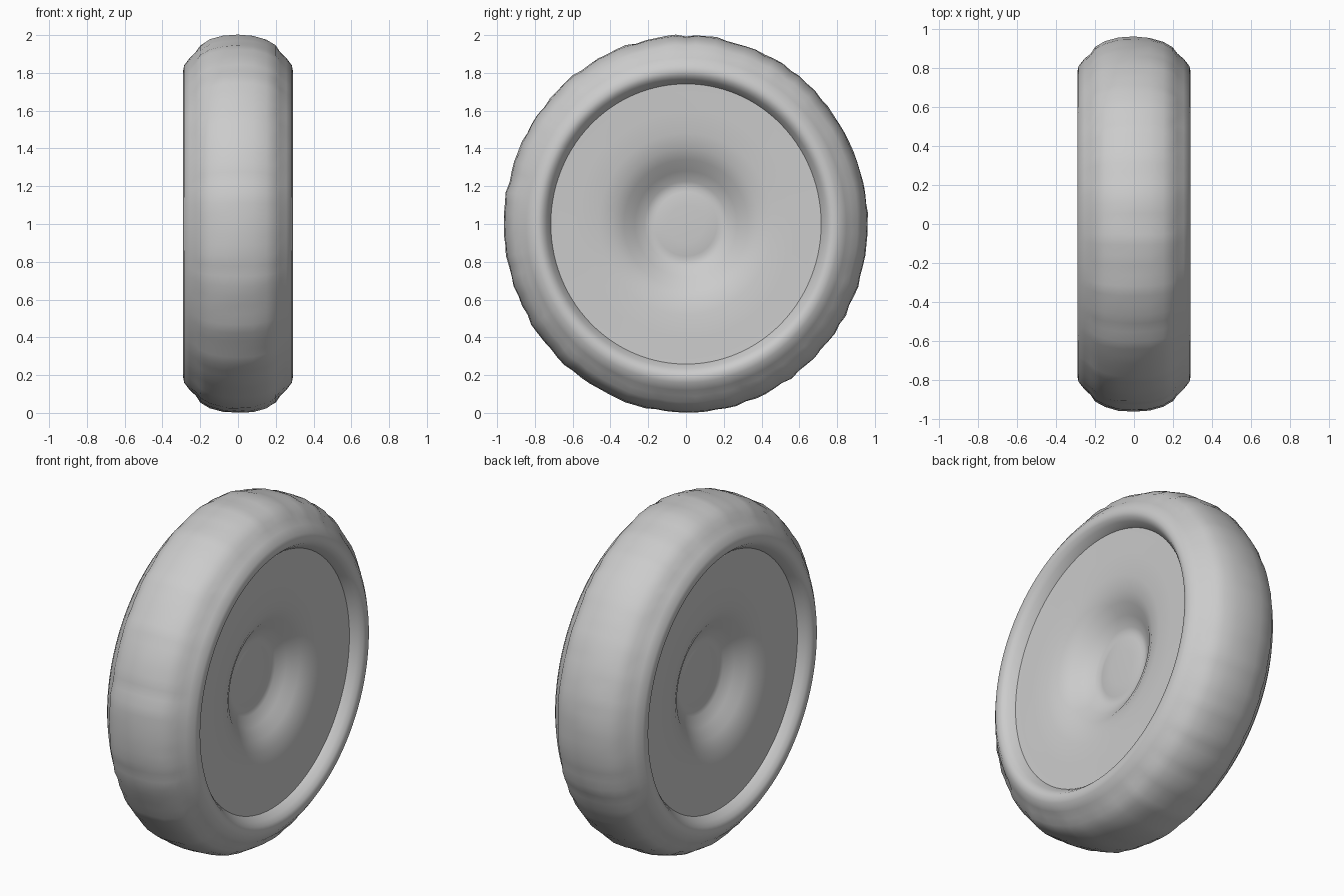
import bpy, bmesh, math, random

random.seed(4)
SEGMENTS = 112
RADIUS_Y = 0.965          # wheel is slightly narrower front to back

cube = bpy.data.objects.get("Cube")
if cube:
    bpy.data.objects.remove(cube, do_unlink=True)

grey = bpy.data.materials.new("plain grey")
grey.use_nodes = True
grey.diffuse_color = (0.6, 0.6, 0.6, 1)
bsdf = grey.node_tree.nodes["Principled BSDF"]
bsdf.inputs["Base Color"].default_value = (0.6, 0.6, 0.6, 1)
bsdf.inputs["Roughness"].default_value = 0.8


def revolve(name, profile, wrinkle=0.0):
    """Turn (x, radius) points around the axle; wrinkle roughens the tread."""
    bm = bmesh.new()
    rings = []
    for i in range(SEGMENTS):
        angle = 2 * math.pi * i / SEGMENTS
        crease = random.uniform(-1, 0.4) * wrinkle
        ring = []
        for x, r in profile:
            if r > 0.9:
                r += crease + random.uniform(-0.3, 0.3) * wrinkle
            ring.append(bm.verts.new((x, r * RADIUS_Y * math.cos(angle),
                                      1 + r * math.sin(angle))))
        rings.append(ring)
    for i, ring in enumerate(rings):
        after = rings[(i + 1) % SEGMENTS]
        for j in range(len(profile) - 1):
            bm.faces.new((ring[j], ring[j + 1], after[j + 1], after[j]))
    bmesh.ops.remove_doubles(bm, verts=bm.verts, dist=0.0002)
    bmesh.ops.recalc_face_normals(bm, faces=bm.faces)
    # An open dish must face away from the middle of the wheel
    side = sum(f.normal.x * f.calc_area() for f in bm.faces)
    if side * sum(p[0] for p in profile) < -1e-3:
        bmesh.ops.reverse_faces(bm, faces=bm.faces)
    mesh = bpy.data.meshes.new(name)
    bm.to_mesh(mesh)
    bm.free()
    mesh.materials.append(grey)
    obj = bpy.data.objects.new(name, mesh)
    bpy.context.collection.objects.link(obj)
    bpy.ops.object.select_all(action='DESELECT')
    obj.select_set(True)
    bpy.context.view_layer.objects.active = obj
    bpy.ops.object.shade_smooth_by_angle(angle=math.radians(50))
    return obj


# Tyre: bead, rounded sidewall and crowned tread, mirrored across the middle,
# closed by an inner wall hidden behind the discs
half = [(0.2, 0.73), (0.232, 0.745), (0.262, 0.765), (0.284, 0.785),
        (0.291, 0.81), (0.285, 0.84), (0.255, 0.88), (0.222, 0.912),
        (0.2, 0.945), (0.15, 0.975), (0.08, 0.995)]
mirrored = [(-x, r) for x, r in reversed(half)]
tyre = half + [(0, 1.0)] + mirrored + [half[0]]
revolve("tyre", tyre, wrinkle=0.007)

# Dished wheel discs with a sunken hub, one on each side
disc = [(0.225, 0.745), (0.223, 0.7), (0.222, 0.6), (0.216, 0.48),
        (0.2, 0.4), (0.17, 0.34), (0.125, 0.28), (0.09, 0.225),
        (0.08, 0.19), (0.085, 0.17), (0.088, 0.1), (0.09, 0)]
for name, sign in (("left_disc", 1), ("right_disc", -1)):
    revolve(name, [(sign * x, r) for x, r in disc])
